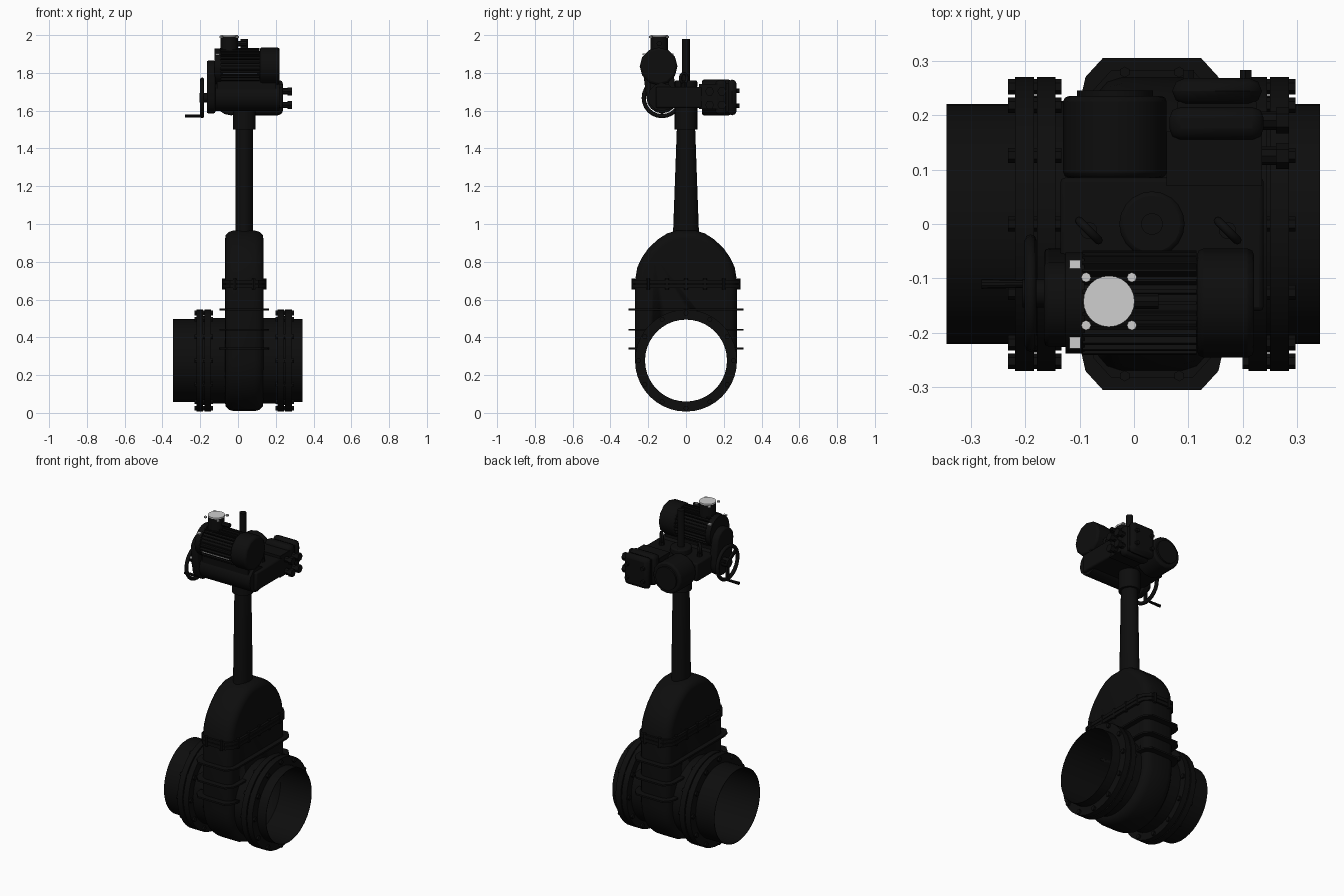
import bpy, bmesh, math
from mathutils import Matrix, Vector

if "Cube" in bpy.data.objects:
    bpy.data.objects.remove(bpy.data.objects["Cube"], do_unlink=True)


def material(name, rgb):
    m = bpy.data.materials.new(name)
    m.use_nodes = True
    m.diffuse_color = (*rgb, 1)
    m.node_tree.nodes["Principled BSDF"].inputs["Base Color"].default_value = (*rgb, 1)
    return m


BLACK = material("black_paint", (0.004, 0.004, 0.004))
LIGHT = material("light_grey", (0.62, 0.62, 0.62))
AXIS = {"x": Matrix.Rotation(math.pi / 2, 4, "Y"),
        "y": Matrix.Rotation(-math.pi / 2, 4, "X"), "z": Matrix()}
CX = 0.033          # centre of body, column and stem
BORE_Z = 0.277      # height of the pipe axis


def make(name, bm, mat=BLACK, bevel=0, segments=1):
    bmesh.ops.recalc_face_normals(bm, faces=bm.faces)
    me = bpy.data.meshes.new(name)
    bm.to_mesh(me)
    bm.free()
    me.materials.append(mat)
    ob = bpy.data.objects.new(name, me)
    bpy.context.collection.objects.link(ob)
    if bevel:
        b = ob.modifiers.new("bevel", "BEVEL")
        b.width, b.segments, b.limit_method = bevel, segments, "ANGLE"
        b.angle_limit = math.radians(40)
    bpy.ops.object.select_all(action="DESELECT")
    ob.select_set(True)
    bpy.context.view_layer.objects.active = ob
    bpy.ops.object.shade_smooth_by_angle(angle=math.radians(35))
    return ob


def box(name, x, y, z, mat=BLACK, bevel=0):
    bm = bmesh.new()
    mid = Vector([sum(r) / 2 for r in (x, y, z)])
    size = [r[1] - r[0] for r in (x, y, z)]
    bmesh.ops.create_cube(bm, size=1, matrix=Matrix.Translation(mid) @ Matrix.Diagonal((*size, 1)))
    return make(name, bm, mat, bevel, 2)


def add_cyl(bm, centre, axis, r, length, sides=24, r2=None):
    bmesh.ops.create_cone(bm, cap_ends=True, segments=sides, radius1=r,
                          radius2=r if r2 is None else r2, depth=length,
                          matrix=Matrix.Translation(centre) @ AXIS[axis])


def cyl(name, centre, axis, r, length, sides=24, mat=BLACK, bevel=0, r2=None):
    bm = bmesh.new()
    add_cyl(bm, centre, axis, r, length, sides, r2)
    return make(name, bm, mat, bevel, 2)


def tube(name, x0, x1, r_out, r_in, sides=40):
    # ring profile swept around the pipe axis
    bm = bmesh.new()
    ring = [bm.verts.new((x, 0, BORE_Z + r)) for x, r in
            ((x0, r_in), (x0, r_out), (x1, r_out), (x1, r_in))]
    edges = [bm.edges.new((ring[i], ring[(i + 1) % 4])) for i in range(4)]
    bmesh.ops.spin(bm, geom=ring + edges, cent=(0, 0, BORE_Z), axis=(1, 0, 0),
                   angle=2 * math.pi, steps=sides, use_merge=True)
    bmesh.ops.remove_doubles(bm, verts=bm.verts, dist=0.0001)
    return make(name, bm)


def prism(name, points, offset, mat=BLACK, bevel=0, segments=1):
    # extrude a closed outline along a vector
    bm = bmesh.new()
    face = bm.faces.new([bm.verts.new(p) for p in points])
    new = bmesh.ops.extrude_face_region(bm, geom=[face])["geom"]
    bmesh.ops.translate(bm, verts=[v for v in new if isinstance(v, bmesh.types.BMVert)], vec=offset)
    return make(name, bm, mat, bevel, segments)


def torus(name, centre, rotation, major, minor):
    bpy.ops.mesh.primitive_torus_add(location=centre, rotation=rotation, major_radius=major,
                                     minor_radius=minor, major_segments=24, minor_segments=8)
    ob = bpy.context.object
    ob.name = name
    ob.data.materials.append(BLACK)
    bpy.ops.object.shade_smooth()


# Bore cutter
bore = cyl("bore_cutter", (0, 0, BORE_Z), "x", 0.217, 1, 40)
bore.hide_render = True
bore.hide_set(True)


def cut_bore(ob):
    b = ob.modifiers.new("bore", "BOOLEAN")
    b.operation, b.object, b.solver = "DIFFERENCE", bore, "EXACT"


# Gate housing: round bottom, straight sides, domed top
half = [(0.27, 0.7), (0.258, 0.77), (0.235, 0.82), (0.2, 0.87), (0.15, 0.918), (0.1, 0.95), (0.05, 0.966)]
outline = half + [(-y, z) for y, z in reversed(half)]
outline += [(0.27 * math.cos(a), BORE_Z + 0.268 * math.sin(a))
            for a in (math.pi + i * math.pi / 14 for i in range(15))]
bm = bmesh.new()
rings = []
for inset, x in ((0.042, -0.101), (0.025, -0.098), (0.008, -0.082), (0, -0.055),
                 (0, 0.055), (0.008, 0.082), (0.025, 0.098), (0.042, 0.101)):
    k = 1 - inset / 0.27
    rings.append([bm.verts.new((CX + x, y * k, 0.49 + (z - 0.49) * (1 - inset / 0.48)))
                  for y, z in outline])
n = len(outline)
for a, b in zip(rings, rings[1:]):
    for i in range(n):
        bm.faces.new((a[i], a[(i + 1) % n], b[(i + 1) % n], b[i]))
bm.faces.new(rings[0])
bm.faces.new(rings[-1])
cut_bore(make("gate_housing", bm))


# Chamfered plates wrapped around the housing
def belt(name, hx, hy, z0, height):
    q = [(hx, hy - 0.07), (hx - 0.008, hy - 0.035), (hx - 0.04, hy)]
    pts = q + [(-x, y) for x, y in reversed(q)]
    pts += [(-x, -y) for x, y in pts]
    cut_bore(prism(name, [(CX + x, y, z0) for x, y in pts], (0, 0, height)))


for i, z in enumerate((0.335, 0.435, 0.543)):
    belt(f"housing_rib_{i + 1}", 0.13, 0.305, z, 0.01)
belt("bonnet_flange_lower", 0.115, 0.282, 0.66, 0.02)
belt("bonnet_flange_upper", 0.115, 0.282, 0.684, 0.02)
bm = bmesh.new()
for sx in (-1, 1):
    for y in (-0.2, -0.1, 0, 0.1, 0.2):
        add_cyl(bm, (CX + sx * 0.108, y, 0.682), "z", 0.01, 0.06, 6)
for y in (-0.279, 0.279):
    for x in (-0.05, 0.05):
        add_cyl(bm, (CX + x, y, 0.682), "z", 0.01, 0.06, 6)
make("bonnet_bolts", bm)

# Pipe, bolted flange pairs and necks
tube("pipe", -0.344, 0.342, 0.22, 0.217)
for side, s in (("right", -1), ("left", 1)):
    tube(f"{side}_inner_flange", CX + s * 0.177, CX + s * 0.211, 0.27, 0.218)
    tube(f"{side}_gasket", CX + s * 0.21, CX + s * 0.218, 0.236, 0.218)
    tube(f"{side}_outer_flange", CX + s * 0.217, CX + s * 0.252, 0.27, 0.218)
    tube(f"{side}_neck", CX + s * 0.08, CX + s * 0.18, 0.226, 0.218)
    bm = bmesh.new()
    for i in range(12):
        a = math.radians(30 * i)
        add_cyl(bm, (CX + s * 0.215, 0.252 * math.sin(a), BORE_Z + 0.252 * math.cos(a)), "x", 0.014, 0.098, 6)
    make(f"{side}_flange_bolts", bm)

# Tapered column, collar and rising stem
bm = bmesh.new()
add_cyl(bm, (CX, 0, 1.27), "z", 0.046, 0.66, 24)
for v in bm.verts:
    v.co.y *= 1.5 if v.co.z < 1.2 else 0.98
make("column", bm)
cyl("column_collar", (CX, 0, 1.56), "z", 0.06, 0.12, 24)
cyl("stem", (CX, 0, 1.79), "z", 0.02, 0.38, 16)
cyl("stem_nut", (CX, 0, 1.74), "z", 0.06, 0.04, 20, bevel=0.008)

# Actuator gear case
box("gear_case", (-0.135, 0.238), (-0.16, 0.085), (1.615, 1.725), bevel=0.008)
cyl("worm_housing", (0.04, -0.127, 1.672), "x", 0.075, 0.36, 12)
box("motor_bed", (-0.11, 0.2), (-0.19, -0.09), (1.7, 1.77))
for x in (-0.083, 0.172):
    torus("lifting_eye", (x, -0.012, 1.772), (math.pi / 2, 0, math.radians(-45)), 0.025, 0.008)
    cyl("lifting_eye_foot", (x, -0.012, 1.735), "z", 0.016, 0.03, 10)

# Drive cover joining the handwheel and motor axes
cover = [(-0.127 + 0.082 * math.cos(a), 1.668 + 0.082 * math.sin(a))
         for a in (math.pi + i * math.pi / 8 for i in range(9))]
cover += [(-0.145 + 0.08 * math.cos(a), 1.785 + 0.08 * math.sin(a))
          for a in (i * math.pi / 8 for i in range(9))]
prism("drive_cover", [(-0.165, y, z) for y, z in cover], (0.045, 0, 0), bevel=0.008, segments=2)

# Rear drum and switch compartment with glands
cyl("rear_drum", (-0.035, 0.16, 1.67), "y", 0.095, 0.15, 16, bevel=0.01)
cyl("rear_drum_cap", (-0.035, 0.235, 1.67), "y", 0.07, 0.02, 16)
box("switch_neck", (0.06, 0.235), (0.07, 0.17), (1.61, 1.74))
box("switch_box", (0.065, 0.238), (0.155, 0.215), (1.58, 1.762), bevel=0.02)
box("switch_cover", (0.07, 0.235), (0.22, 0.268), (1.575, 1.765), bevel=0.025)
box("switch_gasket", (0.08, 0.225), (0.21, 0.225), (1.595, 1.745))
bm = bmesh.new()
for x in (0.1, 0.205):
    for z in (1.625, 1.705):
        add_cyl(bm, (x, 0.26, z), "y", 0.012, 0.045, 6)
make("switch_cover_bolts", bm)
for z in (1.63, 1.702):
    for y in (0.125, 0.19):
        cyl("cable_gland", (0.25, y, z), "x", 0.017, 0.05, 8)
        cyl("cable_gland_nut", (0.273, y, z), "x", 0.024, 0.024, 6)

# Motor: finned body, end bell and fan cover
MY, MZ = -0.145, 1.835
cyl("motor_core", (0.01, MY, MZ), "x", 0.082, 0.23, 24)
bm = bmesh.new()
for i in range(28):
    turn = Matrix.Translation((0.01, MY, MZ)) @ Matrix.Rotation(2 * math.pi * i / 28, 4, "X")
    bmesh.ops.create_cube(bm, size=1, matrix=turn @ Matrix.Translation((0, 0, 0.087)) @ Matrix.Diagonal((0.21, 0.006, 0.018, 1)))
make("motor_fins", bm)
cyl("motor_end_bell", (-0.108, MY, MZ), "x", 0.093, 0.035, 20)
cyl("fan_cover", (0.168, MY, MZ), "x", 0.1, 0.105, 12, bevel=0.012)
for y in (-0.215, -0.08):
    box("end_bell_tab", (-0.118, -0.098), (y - 0.014, y + 0.014), (1.895, 1.902), LIGHT)
box("motor_foot_strip", (-0.08, 0.1), (-0.232, -0.229), (1.795, 1.8), LIGHT)

# Terminal box with pale lid
TX, TY = -0.046, -0.142
cyl("terminal_box", (TX, TY, 1.953), "z", 0.046, 0.08, 24)
cyl("terminal_lid", (TX, TY, 1.996), "z", 0.047, 0.008, 24, LIGHT)
bm = bmesh.new()
for sx in (-1, 1):
    for sy in (-1, 1):
        add_cyl(bm, (TX + sx * 0.042, TY + sy * 0.044, 1.99), "z", 0.009, 0.008, 8)
make("terminal_lid_ears", bm, LIGHT)
cyl("terminal_gland", (0.015, TY, 1.955), "x", 0.014, 0.06, 8)

# Handwheel with spokes and crank handle
WY, WZ = -0.127, 1.668
torus("handwheel_rim", (-0.19, WY, WZ), (0, math.pi / 2, 0), 0.097, 0.011)
cyl("handwheel_hub", (-0.175, WY, WZ), "x", 0.026, 0.06, 16)
bm = bmesh.new()
for i in range(3):
    turn = Matrix.Translation((-0.19, WY, WZ)) @ Matrix.Rotation(2 * math.pi * i / 3 + math.pi, 4, "X")
    bmesh.ops.create_cube(bm, size=1, matrix=turn @ Matrix.Translation((0, 0, 0.05)) @ Matrix.Diagonal((0.012, 0.018, 0.1, 1)))
make("handwheel_spokes", bm)
cyl("crank_handle", (-0.235, -0.11, 1.572), "x", 0.009, 0.09, 10, r2=0.007)
